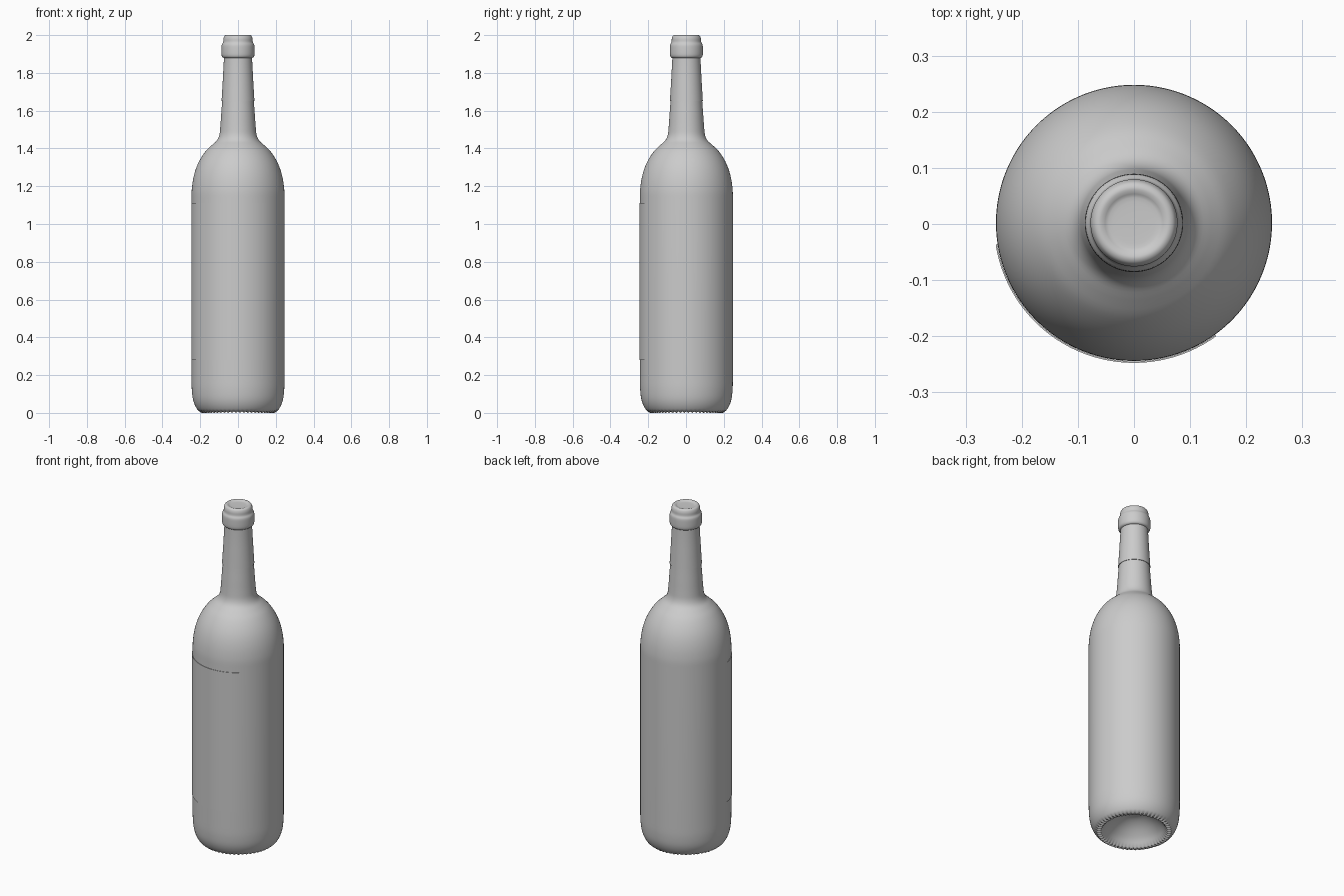
import bpy, bmesh, math

if "Cube" in bpy.data.objects:
    bpy.data.objects.remove(bpy.data.objects["Cube"])

CY = 0.002  # slight offset so the label overhang stays balanced
TEETH = 56


def spline(pts, n=4):
    """Catmull-Rom resampling of a (radius, z) profile."""
    out = []
    for i in range(len(pts) - 1):
        p0, p1 = pts[max(i - 1, 0)], pts[i]
        p2, p3 = pts[i + 1], pts[min(i + 2, len(pts) - 1)]
        for k in range(n):
            t = k / n
            out.append(tuple(0.5 * (2 * b + (c - a) * t + (2 * a - 5 * b + 4 * c - d) * t * t
                                    + (3 * b - a - 3 * c + d) * t ** 3)
                             for a, b, c, d in zip(p0, p1, p2, p3)))
    return out + [pts[-1]]


def lathe(name, profile, seg, a0=0.0, a1=2 * math.pi, warp=None):
    """Revolve a profile about the bottle axis, fully or over an arc."""
    full = abs(a1 - a0 - 2 * math.pi) < 1e-6
    cols = seg if full else seg + 1
    bm = bmesh.new()
    rings = []
    for r, z in profile:
        ring = []
        for i in range(cols):
            a = a0 + (a1 - a0) * i / seg
            dz = warp(r, z, a) if warp else 0
            ring.append(bm.verts.new((r * math.cos(a), CY + r * math.sin(a), z + dz)))
        rings.append(ring)
    for lo, hi in zip(rings, rings[1:]):
        for i in range(seg):
            j = (i + 1) % cols
            bm.faces.new((lo[i], lo[j], hi[j], hi[i]))
    bmesh.ops.remove_doubles(bm, verts=bm.verts, dist=1e-5)
    bmesh.ops.recalc_face_normals(bm, faces=bm.faces)
    me = bpy.data.meshes.new(name)
    bm.to_mesh(me)
    bm.free()
    ob = bpy.data.objects.new(name, me)
    bpy.context.collection.objects.link(ob)
    bpy.context.view_layer.objects.active = ob
    ob.select_set(True)
    bpy.ops.object.shade_smooth_by_angle(angle=math.radians(40))
    ob.select_set(False)
    return ob


# Glass bottle: punt, knurled foot, body, shoulder and neck
def knurl(r, z, a):
    if z > 0.03 or not 0.165 < r < 0.215:
        return 0
    fade = max(0, 1 - abs(r - 0.19) / 0.025)
    return 0.009 * fade * (0.5 + 0.5 * math.cos(TEETH * a))


foot = spline([(0, 0.12), (0.05, 0.115), (0.10, 0.09), (0.145, 0.05), (0.17, 0.015),
               (0.18, 0.003), (0.19, 0.0), (0.20, 0.004), (0.215, 0.018), (0.23, 0.045),
               (0.24, 0.08), (0.245, 0.13), (0.246, 0.18)])
upper = spline([(0.246, 1.13), (0.245, 1.18), (0.237, 1.24), (0.222, 1.295), (0.20, 1.343),
                (0.17, 1.387), (0.138, 1.418), (0.112, 1.442), (0.099, 1.47), (0.094, 1.51),
                (0.089, 1.58), (0.084, 1.65), (0.076, 1.78), (0.069, 1.88), (0.065, 1.96)])
lathe("bottle", foot + upper + [(0, 1.96)], TEETH * 4, warp=knurl)

# Foil capsule over the neck and lip
sleeve = [(0.083, 1.652), (0.087, 1.652), (0.080, 1.77), (0.0745, 1.875)]
lip = spline([(0.0745, 1.879), (0.082, 1.883), (0.087, 1.895), (0.0875, 1.925), (0.086, 1.948),
              (0.080, 1.960), (0.078, 1.968), (0.077, 1.982), (0.072, 1.995), (0.063, 2.0),
              (0.054, 1.998), (0.045, 1.994), (0.02, 1.993), (0, 1.993)], 3)
lathe("foil_capsule", sleeve + lip, 96)

# Paper label wrapped round the front left
lathe("label", [(0.2465, 0.28), (0.2495, 0.28), (0.2495, 1.11), (0.2465, 1.11), (0.2465, 0.28)],
      72, math.radians(189), math.radians(306))
